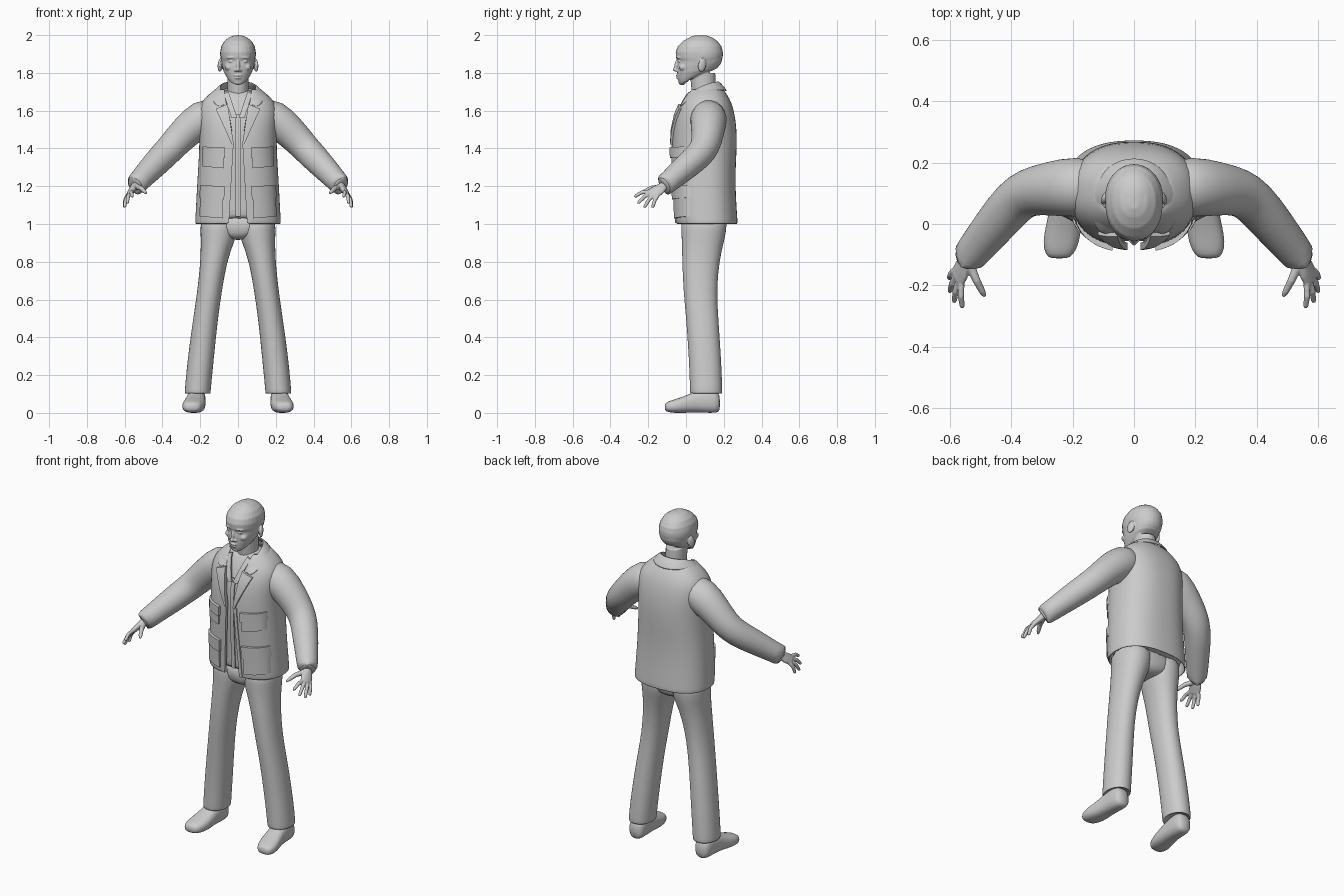
import bpy, bmesh, math
from mathutils import Vector, Matrix, Euler

cube = bpy.data.objects.get("Cube")
if cube:
    bpy.data.objects.remove(cube)

grey = bpy.data.materials.new("plain grey")
grey.use_nodes = True
colour = (0.6, 0.6, 0.6, 1)
grey.diffuse_color = colour
grey.node_tree.nodes["Principled BSDF"].inputs["Base Color"].default_value = colour


def power(v, e):
    return math.copysign(abs(v) ** e, v)


def loft(bm, sections, n=20, p=2.0):
    """Skin closed superellipse sections given as (centre, half axis a, half axis b)."""
    rings = []
    for c, a, b in sections:
        ring = []
        for i in range(n):
            t = 2 * math.pi * i / n
            pos = Vector(c) + Vector(a) * power(math.cos(t), 2 / p) + Vector(b) * power(math.sin(t), 2 / p)
            ring.append(bm.verts.new(pos))
        rings.append(ring)
    for r, s in zip(rings, rings[1:]):
        for i in range(n):
            j = (i + 1) % n
            bm.faces.new((r[i], r[j], s[j], s[i]))
    bm.faces.new(rings[0])
    bm.faces.new(rings[-1])


def upright(z, x0, x1, y0, y1, tilt=0):
    """Horizontal section from its x and y limits."""
    return ((x0 + x1) / 2, (y0 + y1) / 2, z), ((x1 - x0) / 2, 0, 0), (0, (y1 - y0) / 2, tilt)


def tube(bm, points, n=14):
    """Round tube through (x, y, z, radius) points."""
    pos = [Vector(q[:3]) for q in points]
    sections = []
    for i, q in enumerate(points):
        t = (pos[min(i + 1, len(pos) - 1)] - pos[max(i - 1, 0)]).normalized()
        a = t.cross(Vector((0, 0, 1))).normalized()
        sections.append((pos[i], a * q[3], a.cross(t) * q[3]))
    loft(bm, sections, n)


def ball(bm, centre, radii, rot=(0, 0, 0)):
    m = Matrix.Translation(centre) @ Euler(rot).to_matrix().to_4x4() @ Matrix.Diagonal((*radii, 1))
    bmesh.ops.create_uvsphere(bm, u_segments=20, v_segments=14, radius=1, matrix=m)


def finish(name, bm, mirror=False, solid=0, sub=0, voxel=0):
    bmesh.ops.recalc_face_normals(bm, faces=bm.faces)
    me = bpy.data.meshes.new(name)
    bm.to_mesh(me)
    bm.free()
    me.materials.append(grey)
    me.polygons.foreach_set("use_smooth", [True] * len(me.polygons))
    if not (sub or voxel):
        me.set_sharp_from_angle(angle=math.radians(35))
    ob = bpy.data.objects.new(name, me)
    bpy.context.collection.objects.link(ob)
    if voxel:
        m = ob.modifiers.new("blend", "REMESH")
        m.mode, m.voxel_size, m.use_smooth_shade = "VOXEL", voxel, True
        m = ob.modifiers.new("soften", "SMOOTH")
        m.iterations = 3
    if mirror:
        ob.modifiers.new("mirror", "MIRROR")
    if solid:
        m = ob.modifiers.new("thickness", "SOLIDIFY")
        m.thickness, m.offset = solid, 0
    if sub:
        m = ob.modifiers.new("smooth", "SUBSURF")
        m.levels = m.render_levels = sub
    return ob


# Head and neck, blended into one skin
bm = bmesh.new()
head = [(1.765, .025, -.012, .05, .03), (1.77, .05, -.035, .10, .03), (1.787, .064, -.042, .14, .025),
        (1.81, .077, -.046, .165, .015), (1.84, .085, -.048, .182, .005), (1.862, .089, -.044, .19, 0),
        (1.88, .092, -.053, .193, 0), (1.91, .094, -.055, .195, 0), (1.94, .089, -.044, .188, 0),
        (1.97, .071, -.014, .163, 0), (1.99, .044, .022, .125, 0), (1.999, .016, .05, .09, 0)]
loft(bm, [upright(z, -r, r, y0, y1, t) for z, r, y0, y1, t in head], 28, 2.15)
loft(bm, [upright(1.60, -.07, .07, .04, .19), upright(1.70, -.056, .056, .03, .16),
          upright(1.80, -.056, .056, .02, .155)])
ball(bm, (0, -.05, 1.842), (.010, .012, .03), (-.2, 0, 0))      # nose bridge
ball(bm, (0, -.058, 1.817), (.011, .013, .010))                 # nose tip
ball(bm, (0, -.042, 1.787), (.024, .012, .006))                 # upper lip
ball(bm, (0, -.040, 1.774), (.020, .012, .006))                 # lower lip
ball(bm, (0, -.024, 1.75), (.022, .016, .014))                  # chin
for s in (-1, 1):
    ball(bm, (s * .013, -.05, 1.813), (.008, .009, .007))       # nostril
    ball(bm, (s * .036, -.039, 1.881), (.025, .011, .006), (0, s * .1, s * .35))  # brow
    ball(bm, (s * .034, -.031, 1.861), (.016, .012, .008))      # eye
    ball(bm, (s * .048, -.012, 1.83), (.022, .026, .02))        # cheek
    ball(bm, (s * .095, .085, 1.84), (.011, .022, .035), (-.2, 0, s * .35))       # ear
finish("head", bm, voxel=.004)

bm = bmesh.new()
ball(bm, (0, .085, 1.9), (.097, .113, .1))
finish("hair", bm, sub=1)

# Jacket body: z, half width, front y, back y, half opening
P = 2.4
coat = [(1.0, .222, -.05, .268, .048), (1.015, .222, -.052, .268, .048), (1.1, .217, -.055, .262, .043),
        (1.2, .212, -.06, .257, .037), (1.3, .206, -.066, .258, .03), (1.4, .2, -.07, .264, .023),
        (1.5, .2, -.066, .264, .03), (1.58, .207, -.05, .253, .045), (1.64, .195, -.025, .237, .06),
        (1.685, .15, .0, .212, .07), (1.715, .11, .025, .19, .07)]
bm = bmesh.new()
rows = []
for z, r, y0, y1, gap in coat:
    start = math.asin((gap / r) ** (P / 2))
    row = []
    for i in range(23):
        t = start + (math.pi - start) * i / 22
        x = r * abs(math.sin(t)) ** (2 / P) if i < 22 else 0
        row.append(bm.verts.new((x, (y0 + y1) / 2 - (y1 - y0) / 2 * power(math.cos(t), 2 / P), z)))
    rows.append(row)
for r, s in zip(rows, rows[1:]):
    for i in range(22):
        bm.faces.new((r[i], r[i + 1], s[i + 1], s[i]))
finish("jacket_body", bm, mirror=True, solid=.01, sub=1)


def front_y(x, z):
    """Depth of the jacket front at a given x and z."""
    for lo, hi in zip(coat, coat[1:]):
        if z <= hi[0]:
            break
    f = (z - lo[0]) / (hi[0] - lo[0])
    r, y0, y1 = [lo[k] + (hi[k] - lo[k]) * f for k in (1, 2, 3)]
    u = min(abs(x) / r, 1) ** P
    return (y0 + y1) / 2 - (y1 - y0) / 2 * (1 - u) ** (1 / P)


def plate(name, corners, lift, n=8):
    """Cloth panel laid on the jacket front; corners run bottom in, bottom out, top out, top in."""
    bm = bmesh.new()
    a, b, c, d = [Vector(q) for q in corners]
    grid = []
    for i in range(n + 1):
        for j in range(n + 1):
            q = a.lerp(b, i / n).lerp(d.lerp(c, i / n), j / n)
            grid.append(bm.verts.new((q.x, front_y(q.x, q.y) - lift, q.y)))
    for i in range(n):
        for j in range(n):
            k = i * (n + 1) + j
            bm.faces.new((grid[k], grid[k + n + 1], grid[k + n + 2], grid[k + 1]))
    back = bmesh.ops.extrude_face_region(bm, geom=bm.faces[:])
    moved = [g for g in back["geom"] if isinstance(g, bmesh.types.BMVert)]
    bmesh.ops.translate(bm, vec=(0, lift + .008, 0), verts=moved)
    finish(name, bm, mirror=True)


# Pockets with flaps, lapels and front edging
plate("chest_pockets", ((.078, 1.295), (.188, 1.305), (.186, 1.385), (.076, 1.385)), .017)
plate("chest_pocket_flaps", ((.07, 1.35), (.19, 1.355), (.188, 1.41), (.07, 1.405)), .023)
plate("lower_pockets", ((.08, 1.03), (.204, 1.04), (.2, 1.17), (.078, 1.17)), .017)
plate("lower_pocket_flaps", ((.073, 1.13), (.206, 1.14), (.2, 1.205), (.072, 1.2)), .023)
plate("lapels", ((.022, 1.42), (.032, 1.42), (.118, 1.61), (.055, 1.635)), .016)
plate("front_edging", ((.048, 1.005), (.066, 1.005), (.042, 1.42), (.024, 1.42)), .009)

# Folded collar
inner = [(.055, -.03, 1.625), (.08, .015, 1.69), (.098, .08, 1.735), (.068, .152, 1.755), (0, .175, 1.757)]
outer = [(.115, -.04, 1.615), (.142, .02, 1.662), (.145, .1, 1.7), (.09, .198, 1.708), (0, .224, 1.7)]
bm = bmesh.new()
ins, outs = [[bm.verts.new(q) for q in line] for line in (inner, outer)]
for i in range(4):
    bm.faces.new((ins[i], ins[i + 1], outs[i + 1], outs[i]))
finish("collar", bm, mirror=True, solid=.013, sub=2)

# Shirt, its placket and its collar points
bm = bmesh.new()
loft(bm, [upright(z - .004 if z > 1.1 else z + .025, -r + .018, r - .018, y0 + .02, y1 - .02)
          for z, r, y0, y1, g in coat], 32, P)
finish("shirt", bm, sub=1)
plate("shirt_placket", ((0, 1.04), (.012, 1.04), (.012, 1.58), (0, 1.58)), -.014)
plate("shirt_collar", ((.004, 1.56), (.034, 1.56), (.075, 1.69), (.05, 1.7)), .002)

# Sleeves with hollow cuffs
bm = bmesh.new()
tube(bm, [(.1, .115, 1.585, .085), (.19, .122, 1.565, .103), (.28, .115, 1.485, .088), (.345, .105, 1.415, .08),
          (.39, .075, 1.367, .077), (.46, -.01, 1.295, .069), (.525, -.09, 1.225, .058),
          (.547, -.118, 1.203, .058), (.55, -.122, 1.2, .054), (.54, -.108, 1.21, .04)], 18)
finish("sleeves", bm, mirror=True, sub=1)

# Hands
bm = bmesh.new()
along = Vector((.37, -.74, -.56)).normalized()
across = Vector((-.41, -.82, .41)).normalized()
flat = along.cross(across).normalized()
wrist, knuckle = Vector((.537, -.1, 1.215)), Vector((.575, -.175, 1.16))
loft(bm, [(wrist.lerp(knuckle, f), across * w, flat * h)
          for f, w, h in ((-.2, .024, .02), (.3, .026, .019), (.65, .036, .017), (1, .037, .014), (1.1, .03, .009))])
tips = [(.603, -.178, 1.087), (.602, -.222, 1.088), (.587, -.256, 1.11), (.56, -.274, 1.145)]
for k, tip in enumerate(tips):
    base, tip = knuckle + across * (k - 1.5) * .019, Vector(tip)
    bend = base.lerp(tip, .5) - flat * .004 + Vector((0, 0, .006))
    tube(bm, [(*base, .011), (*bend, .0105), (*base.lerp(tip, .9), .009), (*tip, .005)], 10)
tube(bm, [(.535, -.135, 1.195, .016), (.513, -.185, 1.19, .013), (.495, -.22, 1.172, .011),
          (.486, -.236, 1.163, .006)], 10)
finish("hands", bm, mirror=True, voxel=.0035)

# Trousers: z, inner x, outer x, front y, back y
leg = [(1.07, .0, .2, -.03, .225), (.96, .0, .2, -.026, .215), (.9, .022, .197, -.023, .2),
       (.8, .058, .2, -.021, .177), (.65, .084, .215, -.015, .163), (.5, .106, .238, .0, .172),
       (.3, .126, .266, .014, .186), (.14, .142, .281, .02, .193), (.105, .144, .283, .02, .193),
       (.1, .147, .28, .024, .19), (.12, .17, .26, .05, .17)]
bm = bmesh.new()
loft(bm, [upright(*s) for s in leg], 20, 2.15)
finish("trouser_legs", bm, mirror=True, sub=1)
bm = bmesh.new()
loft(bm, [upright(.915, -.03, .03, .02, .16), upright(.935, -.1, .1, -.01, .195),
          upright(.97, -.18, .18, -.022, .208), upright(1.07, -.19, .19, -.025, .215)], 24, 2.3)
finish("trouser_seat", bm, sub=1)

# Shoes: y, centre x, half width, bottom, top
shoe = [(-.113, .244, .028, .016, .046), (-.1, .243, .047, .004, .06), (-.06, .238, .06, -.001, .072),
        (-.01, .23, .059, -.001, .088), (.04, .224, .053, .003, .112), (.1, .221, .05, .0, .13),
        (.155, .219, .049, -.001, .125), (.182, .219, .034, .006, .095)]
bm = bmesh.new()
loft(bm, [((x, y, (z0 + z1) / 2), (w, 0, 0), (0, 0, (z1 - z0) / 2)) for y, x, w, z0, z1 in shoe], 20, 2.5)
finish("shoes", bm, mirror=True, sub=1)
